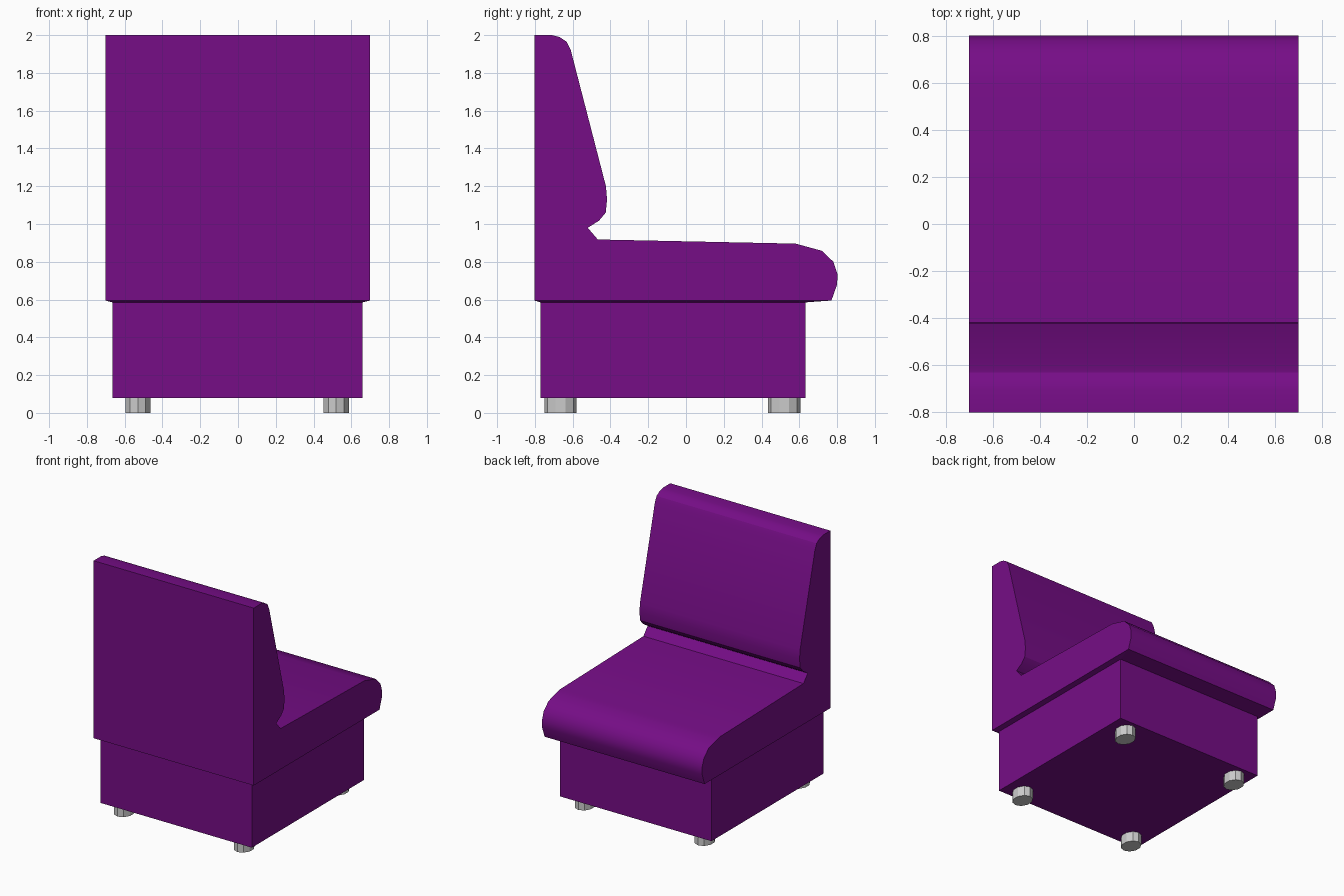
import bpy, bmesh, math

if "Cube" in bpy.data.objects:
    bpy.data.objects.remove(bpy.data.objects["Cube"])

purple = bpy.data.materials.new("purple_fabric")
purple.diffuse_color = (0.18, 0.004, 0.24, 1)
purple.use_nodes = True
purple.node_tree.nodes["Principled BSDF"].inputs["Base Color"].default_value = purple.diffuse_color


def finish(name, bm, mat=None, smooth=None):
    bmesh.ops.recalc_face_normals(bm, faces=bm.faces[:])
    mesh = bpy.data.meshes.new(name)
    bm.to_mesh(mesh)
    bm.free()
    ob = bpy.data.objects.new(name, mesh)
    bpy.context.collection.objects.link(ob)
    if mat:
        mesh.materials.append(mat)
    if smooth:
        bpy.ops.object.select_all(action='DESELECT')
        ob.select_set(True)
        bpy.context.view_layer.objects.active = ob
        bpy.ops.object.shade_smooth_by_angle(angle=math.radians(smooth))
    return ob


# Seat and backrest: one side profile (y, z) extruded across the width
profile = [
    (-0.803, 0.595), (-0.803, 2.0), (-0.71, 2.0), (-0.67, 1.99),
    (-0.632, 1.965), (-0.61, 1.92), (-0.424, 1.20), (-0.418, 1.13),
    (-0.425, 1.06), (-0.46, 1.018), (-0.52, 0.98), (-0.467, 0.918),
    (0.58, 0.896), (0.72, 0.858), (0.78, 0.80), (0.802, 0.735),
    (0.80, 0.68), (0.77, 0.595),
]
bm = bmesh.new()
side = bm.faces.new([bm.verts.new((-0.702, y, z)) for y, z in profile])
ext = bmesh.ops.extrude_face_region(bm, geom=[side])
moved = [g for g in ext["geom"] if isinstance(g, bmesh.types.BMVert)]
bmesh.ops.translate(bm, verts=moved, vec=(1.402, 0, 0))
finish("seat_and_backrest", bm, purple, 30)

# Base box, its top flaring out slightly to meet the cushion's underside
levels = [
    (0.08, -0.665, 0.66, -0.77, 0.632),
    (0.585, -0.665, 0.66, -0.77, 0.632),
    (0.595, -0.702, 0.70, -0.803, 0.77),
]
bm = bmesh.new()
loops = [[bm.verts.new((x, y, z)) for x, y in
          ((x0, y0), (x1, y0), (x1, y1), (x0, y1))]
         for z, x0, x1, y0, y1 in levels]
bm.faces.new(loops[0])
for low, high in zip(loops, loops[1:]):
    for i in range(4):
        j = (i + 1) % 4
        bm.faces.new((low[i], low[j], high[j], high[i]))
finish("base", bm, purple)

# Four ten-sided oval feet
for row, y in (("front", -0.665), ("back", 0.52)):
    for hand, x in (("left", -0.53), ("right", 0.52)):
        bm = bmesh.new()
        bmesh.ops.create_cone(bm, cap_ends=True, segments=10,
                              radius1=1, radius2=1, depth=0.08)
        bmesh.ops.scale(bm, verts=bm.verts[:], vec=(0.07, 0.085, 1))
        bmesh.ops.translate(bm, verts=bm.verts[:], vec=(x, y, 0.04))
        finish(f"{row}_{hand}_foot", bm)
